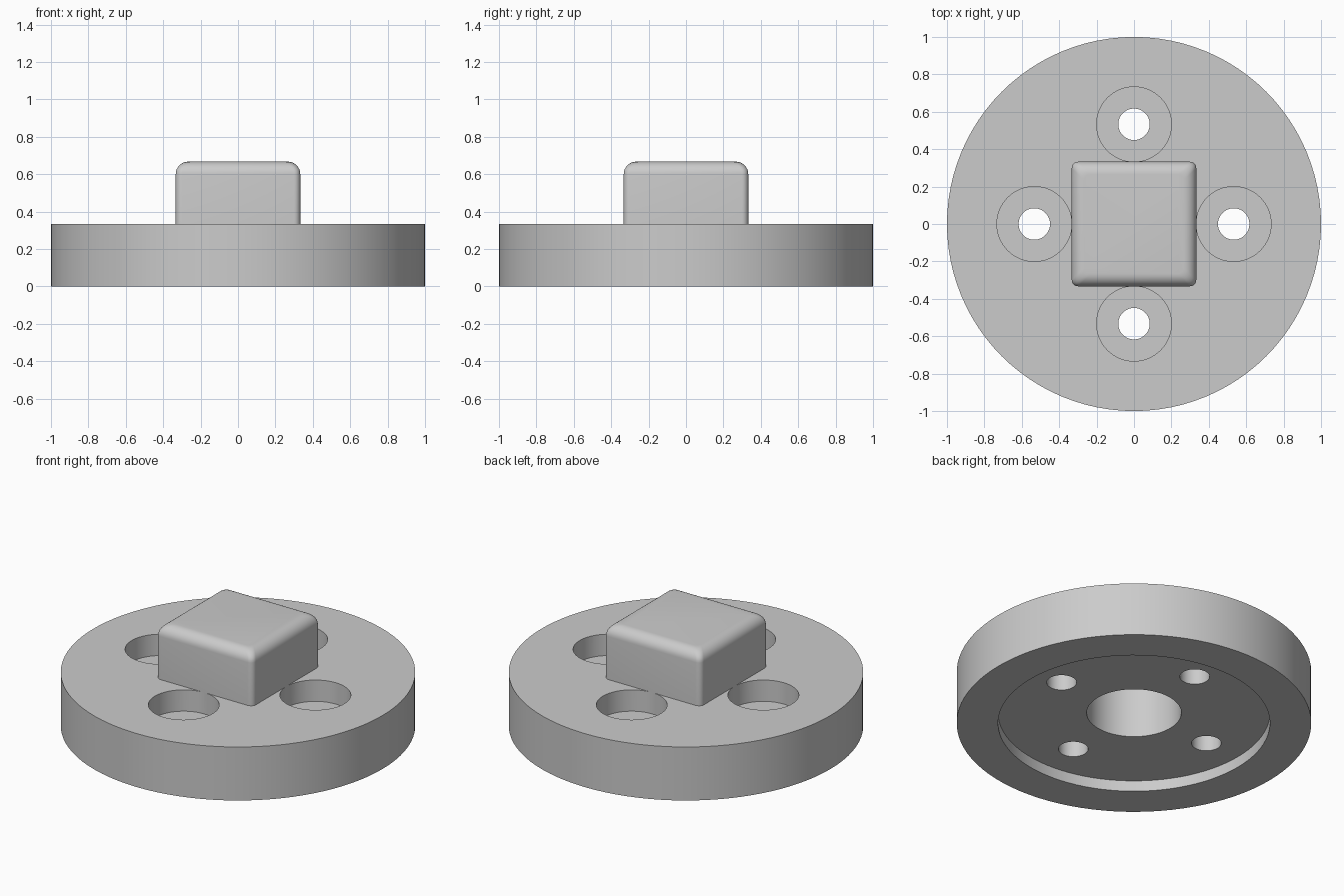
import bpy, bmesh, math
from math import cos, sin, pi

default = bpy.data.objects.get("Cube")
if default:
    bpy.data.objects.remove(default, do_unlink=True)

grey = bpy.data.materials.new("plain grey")
grey.use_nodes = True
colour = (0.6, 0.6, 0.6, 1)
grey.diffuse_color = colour
grey.node_tree.nodes["Principled BSDF"].inputs["Base Color"].default_value = colour

SEGMENTS = 96
PLATE_TOP = 0.333
BORE_RADIUS = 0.267


def make_object(name, bm):
    bmesh.ops.recalc_face_normals(bm, faces=bm.faces)
    mesh = bpy.data.meshes.new(name)
    bm.to_mesh(mesh)
    bm.free()
    obj = bpy.data.objects.new(name, mesh)
    bpy.context.collection.objects.link(obj)
    mesh.materials.append(grey)
    return obj


def skin(bm, rings, closed=False):
    """Join rings of vertices with quads; cap the ends unless closed."""
    loops = [[bm.verts.new(p) for p in ring] for ring in rings]
    pairs = list(zip(loops, loops[1:]))
    if closed:
        pairs.append((loops[-1], loops[0]))
    else:
        bm.faces.new(loops[0])
        bm.faces.new(loops[-1])
    for a, b in pairs:
        n = len(a)
        for i in range(n):
            j = (i + 1) % n
            bm.faces.new((a[i], a[j], b[j], b[i]))


def circle(r, z, x=0, y=0, n=SEGMENTS):
    return [(x + r * cos(2 * pi * i / n), y + r * sin(2 * pi * i / n), z)
            for i in range(n)]


def rounded_square(half, r, z, steps=6):
    ring = []
    for quarter in range(4):
        mid = pi / 4 + quarter * pi / 2
        cx = (half - r) * math.copysign(1, cos(mid))
        cy = (half - r) * math.copysign(1, sin(mid))
        for i in range(steps + 1):
            a = quarter * pi / 2 + i * pi / 2 / steps
            ring.append((cx + r * cos(a), cy + r * sin(a), z))
    return ring


def cut(obj, cutter):
    mod = obj.modifiers.new("cut", "BOOLEAN")
    mod.operation = "DIFFERENCE"
    mod.solver = "EXACT"
    mod.object = cutter
    bpy.context.view_layer.objects.active = obj
    bpy.ops.object.modifier_apply(modifier=mod.name)
    bpy.data.objects.remove(cutter, do_unlink=True)


def smooth(obj):
    bpy.ops.object.select_all(action="DESELECT")
    obj.select_set(True)
    bpy.context.view_layer.objects.active = obj
    bpy.ops.object.shade_smooth_by_angle(angle=math.radians(30))


# Round plate with a recessed underside and central bore
bm = bmesh.new()
profile = [(BORE_RADIUS, 0.067), (0.767, 0.067), (0.767, 0), (1, 0),
           (1, PLATE_TOP), (BORE_RADIUS, PLATE_TOP)]
skin(bm, [circle(r, z) for r, z in profile], closed=True)
plate = make_object("round_plate", bm)

# Four counterbored screw holes
bm = bmesh.new()
for k in range(4):
    x, y = 0.533 * cos(k * pi / 2), 0.533 * sin(k * pi / 2)
    steps = [(0.084, -0.1), (0.084, 0.2), (0.2, 0.2), (0.2, 0.5)]
    skin(bm, [circle(r, z, x, y, 64) for r, z in steps])
cut(plate, make_object("screw_hole_cutter", bm))
smooth(plate)

# Square boss with a rounded top edge
bm = bmesh.new()
rings = [rounded_square(0.333, 0.034, PLATE_TOP)]
for i in range(9):
    a = i * pi / 16
    rings.append(rounded_square(0.266 + 0.067 * cos(a), 0.034, 0.6 + 0.067 * sin(a)))
skin(bm, rings)
boss = make_object("square_boss", bm)

# Blind bore with a rounded end
bm = bmesh.new()
rings = [circle(BORE_RADIUS, 0.2)]
for i in range(9):
    a = i * pi / 16
    rings.append(circle(BORE_RADIUS - 0.133 * (1 - cos(a)), 0.4 + 0.133 * sin(a)))
skin(bm, rings)
cut(boss, make_object("bore_cutter", bm))
smooth(boss)
